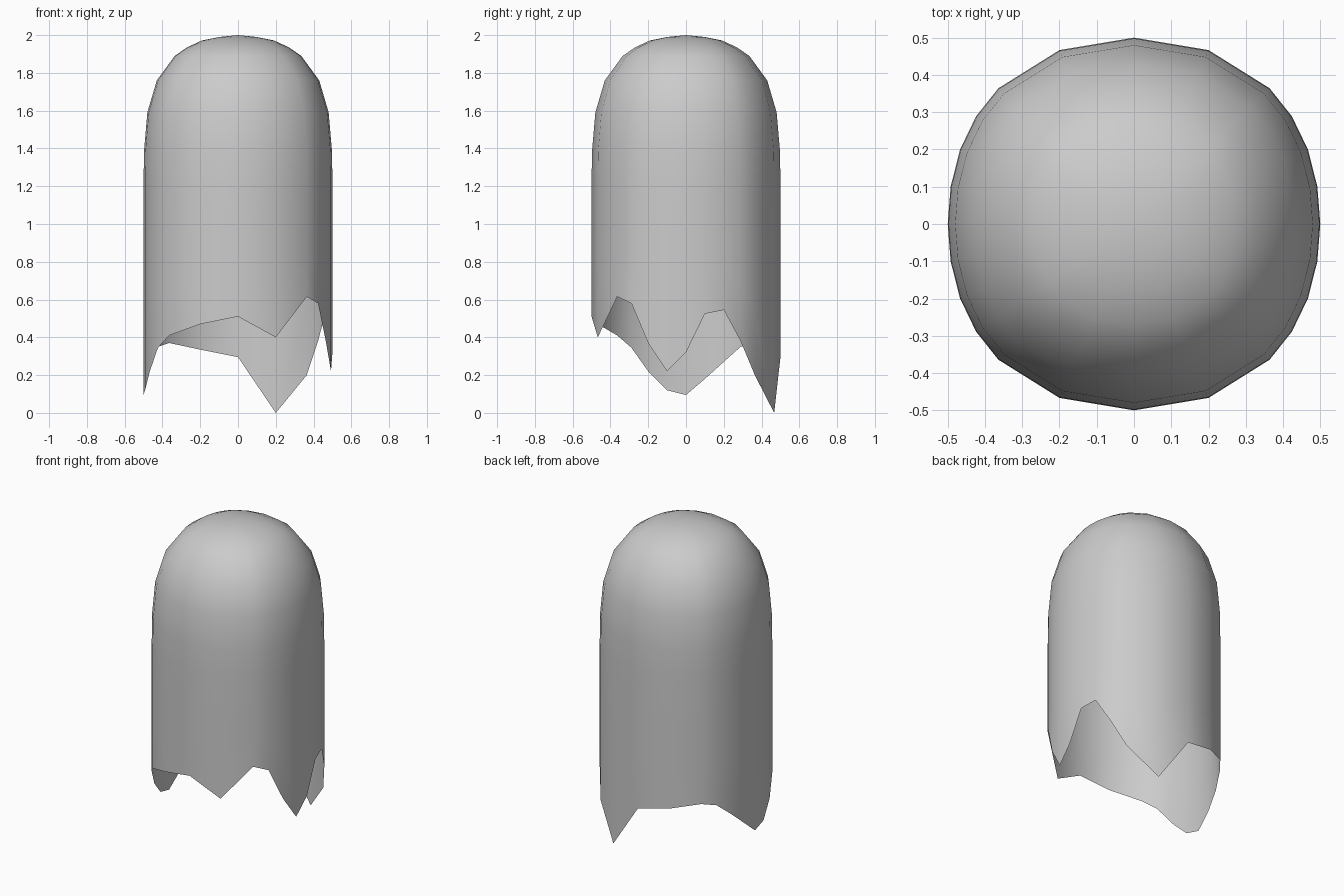
import bpy, bmesh
from math import radians, sin, cos

if "Cube" in bpy.data.objects:
    bpy.data.objects.remove(bpy.data.objects["Cube"])

# Column angles: finer on the left/right sides, coarser on front/back
q = [0, 11.5, 23.2, 34.3, 45, 66.8]
half = q + [90] + [180 - a for a in reversed(q[1:])]
angles = [radians(a) for a in half + [a + 180 for a in half]]

# Ragged hem height at each column, counter-clockwise from +x
hem = [.32, .525, .545, .38, .20, 0, .295, .335, .37, .35, .27, .18,
       .095, .12, .22, .345, .41, .47, .51, .40, .615, .58, .37, .22]

# Dome profile (radius, height) from crown to shoulder
dome = [(.10, 1.99), (.19, 1.972), (.27, 1.935), (.335, 1.89),
        (.43, 1.76), (.48, 1.59), (.498, 1.38), (.5, 1.2)]

bm = bmesh.new()


def ring(r, heights):
    # Slightly squared circle
    verts = []
    for a, z in zip(angles, heights):
        k = r * (1 + .03 * sin(2 * a) ** 2)
        verts.append(bm.verts.new((k * cos(a), k * sin(a), z)))
    return verts


# Dome rings, then straight sides blending down to the hem
n = len(angles)
rings = [ring(r, [z] * n) for r, z in dome]
for t in (.33, .67, 1):
    rings.append(ring(.5, [1.2 + (h - 1.2) * t for h in hem]))

crown = bm.verts.new((0, 0, 2))
for i in range(n):
    j = (i + 1) % n
    bm.faces.new((crown, rings[0][i], rings[0][j]))
    for up, low in zip(rings, rings[1:]):
        bm.faces.new((up[i], low[i], low[j], up[j]))
for f in bm.faces:
    f.smooth = True

# Open draped sheet
mesh = bpy.data.meshes.new("draped_sheet")
bm.to_mesh(mesh)
bm.free()
bpy.context.collection.objects.link(bpy.data.objects.new("draped_sheet", mesh))
